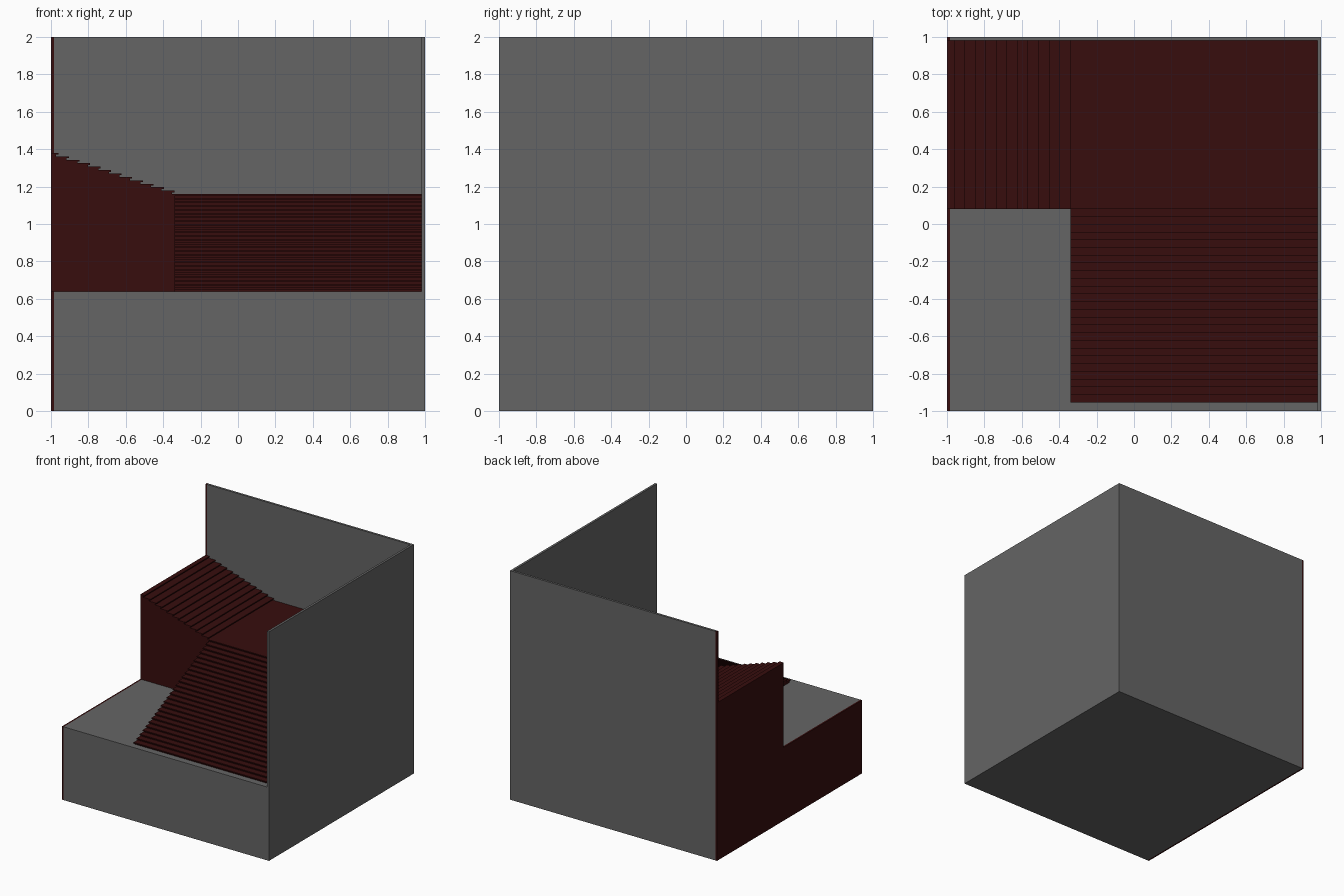
import bpy, bmesh
from mathutils import Vector

cube = bpy.data.objects.get("Cube")
if cube:
    bpy.data.objects.remove(cube, do_unlink=True)


def material(name, rgb):
    m = bpy.data.materials.new(name)
    m.use_nodes = True
    m.diffuse_color = (*rgb, 1)
    bsdf = m.node_tree.nodes["Principled BSDF"]
    bsdf.inputs["Base Color"].default_value = (*rgb, 1)
    bsdf.inputs["Roughness"].default_value = 0.8
    return m


GREY = material("concrete grey", (0.13, 0.13, 0.13))
RED = material("dark red", (0.038, 0.004, 0.004))


def finish(name, bm, mat):
    bmesh.ops.recalc_face_normals(bm, faces=bm.faces)
    mesh = bpy.data.meshes.new(name)
    bm.to_mesh(mesh)
    bm.free()
    mesh.materials.append(mat)
    obj = bpy.data.objects.new(name, mesh)
    bpy.context.collection.objects.link(obj)
    return obj


def box(name, lo, hi, mat):
    bm = bmesh.new()
    bmesh.ops.create_cube(bm, size=1)
    lo, hi = Vector(lo), Vector(hi)
    for v in bm.verts:
        v.co = (lo + hi) / 2 + v.co * (hi - lo)
    return finish(name, bm, mat)


def stairs(name, start, last, end, z_floor, z_low, z_high, steps, to_xyz, sweep):
    """Solid flight with overhanging treads, its profile swept sideways."""
    d = 1 if last > start else -1
    run, rise = (last - start) / (steps - 1), (z_high - z_low) / steps
    nose, tread = 0.012 * d, 0.009
    pts = [(end, z_floor)]
    if z_low > z_floor:
        pts += [(start, z_floor), (start, z_low)]
    for k in range(steps):
        e, z = start + run * k, z_low + rise * k
        top = z + rise
        pts += [(e + nose, z), (e + nose, top - tread), (e, top - tread), (e, top)]
    pts.append((end, z_high))
    bm = bmesh.new()
    face = bm.faces.new([bm.verts.new(to_xyz(p, z)) for p, z in pts])
    ext = bmesh.ops.extrude_face_region(bm, geom=[face])
    moved = [g for g in ext["geom"] if isinstance(g, bmesh.types.BMVert)]
    bmesh.ops.translate(bm, verts=moved, vec=sweep)
    return finish(name, bm, RED)


# Floor block and the two tall walls
FLOOR, SKIN = 0.64, -0.985
box("floor_block", (SKIN, -1, 0), (0.98, 0.98, FLOOR), GREY)
box("back_wall", (SKIN, 0.98, 0), (1, 1, 2), GREY)
box("left_wall", (0.98, -1, 0), (1, 0.98, 2), GREY)

# Red facing on the open side
box("floor_side_facing", (-1, -1, 0), (SKIN, 0.98, FLOOR), RED)
box("wall_end_facing", (-1, 0.98, 0), (SKIN, 1, 2), RED)

# Lower flight, carrying the landing behind it
stairs("lower_flight_and_landing", -0.955, 0.08, 0.98, FLOOR, FLOOR, 1.16, 26,
       lambda p, z: (-0.34, p, z), (1.32, 0, 0))

# Upper flight, turning towards the open side
stairs("upper_flight", -0.34, -0.96, -1.0, FLOOR, 1.16, 1.38, 12,
       lambda p, z: (p, 0.08, z), (0, 0.90, 0))
